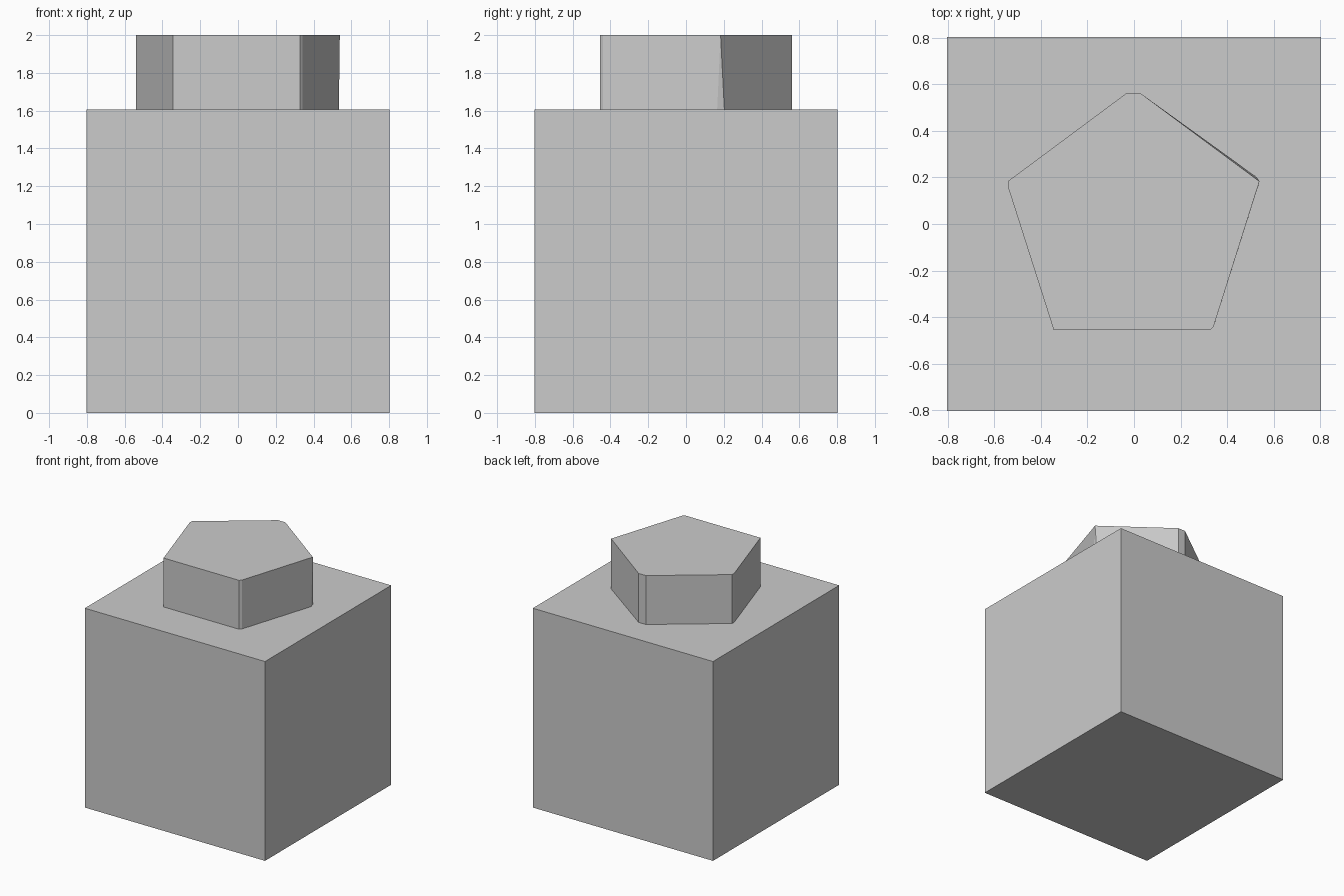
import bpy, bmesh

if "Cube" in bpy.data.objects:
    bpy.data.objects.remove(bpy.data.objects["Cube"])


def prism(name, lower, upper, z0, z1):
    """Closed solid between two matching outlines."""
    bm = bmesh.new()
    a = [bm.verts.new((x, y, z0)) for x, y in lower]
    b = [bm.verts.new((x, y, z1)) for x, y in upper]
    bm.faces.new(a[::-1])
    bm.faces.new(b)
    n = len(a)
    for i in range(n):
        j = (i + 1) % n
        bm.faces.new((a[i], a[j], b[j], b[i]))
    # merge corner points that coincide, then orient outward
    bmesh.ops.remove_doubles(bm, verts=bm.verts, dist=0.0005)
    bmesh.ops.recalc_face_normals(bm, faces=bm.faces)
    mesh = bpy.data.meshes.new(name)
    bm.to_mesh(mesh)
    bm.free()
    obj = bpy.data.objects.new(name, mesh)
    bpy.context.collection.objects.link(obj)
    return obj


# Cube body
H, TOP = 0.803, 1.606
square = [(-H, -H), (H, -H), (H, H), (-H, H)]
prism("cube_body", square, square, 0, TOP)

# Pentagonal knob with slightly clipped corners
shared = [(0.03, 0.56), (-0.035, 0.56), (-0.54, 0.185), (-0.54, 0.155),
          (-0.345, -0.455), (0.328, -0.455), (0.342, -0.44)]
lower = shared + [(0.534, 0.165), (0.525, 0.203)]
upper = shared + [(0.539, 0.183), (0.539, 0.183)]  # clip tapers to a point
prism("pentagon_knob", lower, upper, TOP, 2.0)
